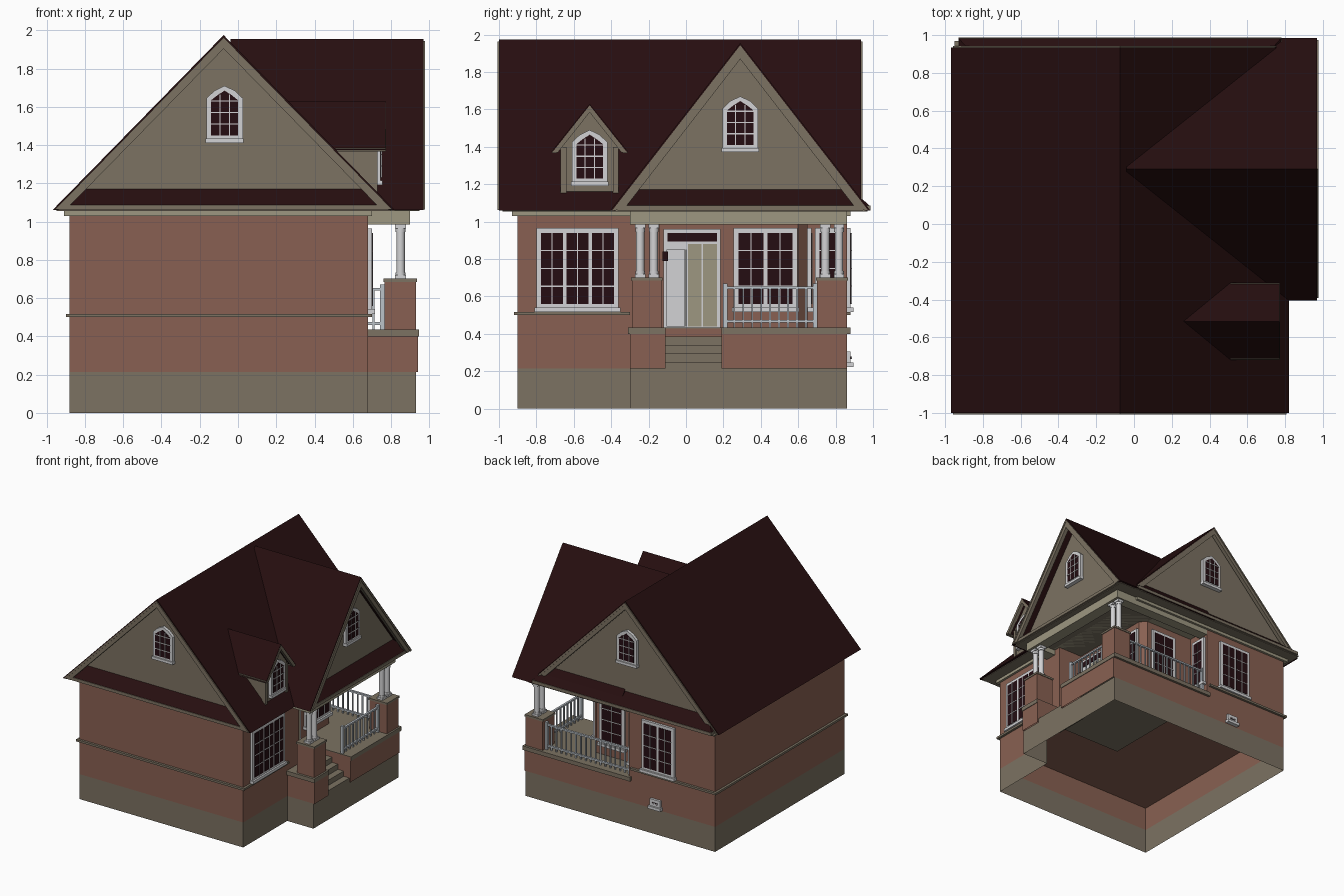
import bpy, bmesh
from math import sin, cos, radians
from mathutils import Vector

if "Cube" in bpy.data.objects:
    bpy.data.objects.remove(bpy.data.objects["Cube"])


def material(name, rgb):
    m = bpy.data.materials.new(name)
    m.use_nodes = True
    m.diffuse_color = (*rgb, 1)
    m.node_tree.nodes["Principled BSDF"].inputs["Base Color"].default_value = (*rgb, 1)
    return m


ROOF = material("dark maroon shingle", (.02, .0045, .005))
STONE = material("taupe siding", (.2, .168, .122))
BRICK = material("red brick", (.25, .118, .084))
TRIM = material("beige trim", (.34, .31, .22))
WHITE = material("white paint", (.65, .65, .66))
RAIL = material("pale grey rail", (.5, .54, .58))
GLASS = material("dark glass", (.018, .004, .006))


def finish(name, bm, mat):
    bmesh.ops.recalc_face_normals(bm, faces=bm.faces)
    mesh = bpy.data.meshes.new(name)
    bm.to_mesh(mesh)
    bm.free()
    mesh.materials.append(mat)
    obj = bpy.data.objects.new(name, mesh)
    bpy.context.collection.objects.link(obj)
    return obj


def extrude(name, pts, step, mat, caps=True):
    """Sweep a planar outline along a vector."""
    bm = bmesh.new()
    a = [bm.verts.new(p) for p in pts]
    b = [bm.verts.new(Vector(p) + step) for p in pts]
    for i in range(len(a)):
        j = (i + 1) % len(a)
        bm.faces.new((a[i], a[j], b[j], b[i]))
    if caps:
        bm.faces.new(a[::-1])
        bm.faces.new(b)
    return finish(name, bm, mat)


def plan(name, outline, z0, z1, mat, caps=True):
    return extrude(name, [(x, y, z0) for x, y in outline], Vector((0, 0, z1 - z0)), mat, caps)


def box(name, x0, x1, y0, y1, z0, z1, mat):
    return plan(name, [(x0, y0), (x1, y0), (x1, y1), (x0, y1)], z0, z1, mat)


# Wall directions: angle 0 faces the front, 90 the +x side, 180 the back
def place(ang, u, d, z):
    a = radians(ang)
    return Vector((u * cos(a) + d * sin(a), u * sin(a) - d * cos(a), z))


def panel(name, outline, ang, d, depth, mat):
    step = place(ang, 0, depth, 0)
    return extrude(name, [place(ang, u, d, z) for u, z in outline], step, mat)


def rect(u0, u1, z0, z1):
    return [(u0, z0), (u1, z0), (u1, z1), (u0, z1)]


def chevron(c, half, z0, top, t):
    """Inverted V section whose band is t wide at the eaves."""
    drop = t * (top - z0) / half
    return [(c - half, z0), (c, top), (c + half, z0),
            (c + half - t, z0), (c, top - drop), (c - half + t, z0)]


# Windows
def window(name, ang, d, c, z0, w, h, panels=1, cols=2, rows=4):
    panel(name + "_frame", rect(c - w/2, c + w/2, z0, z0 + h), ang, d, .02, WHITE)
    panel(name + "_sill", rect(c - w/2 - .01, c + w/2 + .01, z0 - .012, z0 + .012), ang, d, .035, WHITE)
    pw = (w - .03) / panels
    for p in range(panels):
        u0 = c - w/2 + .015 + p * pw + .01
        u1 = u0 + pw - .02
        b, t = z0 + .03, z0 + h - .025
        panel(name + "_glass", rect(u0, u1, b, t), ang, d + .018, .005, GLASS)
        for i in range(1, cols):
            u = u0 + (u1 - u0) * i / cols
            panel(name + "_mullion", rect(u - .003, u + .003, b, t), ang, d + .02, .007, WHITE)
        for i in range(1, rows):
            z = b + (t - b) * i / rows
            panel(name + "_bar", rect(u0, u1, z - .003, z + .003), ang, d + .02, .007, WHITE)


def arched_window(name, ang, d, c, z0):
    def outline(w, b, s, t):
        return [(c - w, b), (c + w, b), (c + w, s), (c + w*.55, t - .025),
                (c, t), (c - w*.55, t - .025), (c - w, s)]
    panel(name + "_frame", outline(.095, z0, z0 + .225, z0 + .29), ang, d, .025, WHITE)
    panel(name + "_sill", rect(c - .1, c + .1, z0 - .008, z0 + .015), ang, d, .035, WHITE)
    panel(name + "_glass", outline(.07, z0 + .03, z0 + .215, z0 + .265), ang, d + .023, .005, GLASS)
    for s in (-.025, .025):
        panel(name + "_mullion", rect(c + s - .003, c + s + .003, z0 + .03, z0 + .245), ang, d + .025, .007, WHITE)
    for k in (.09, .15, .21):
        panel(name + "_bar", rect(c - .07, c + .07, z0 + k - .003, z0 + k + .003), ang, d + .025, .007, WHITE)


# Foundation and lower brick, open underneath
plan("foundation", [(-.88, -.9), (.68, -.9), (.68, -.3), (.93, -.3), (.93, .86), (-.88, .86)],
     0, .215, STONE, caps=False)
plan("lower_brick", [(-.88, -.9), (.68, -.9), (.68, -.3), (.94, -.3), (.94, -.11), (.7, -.11),
                     (.7, .19), (.94, .19), (.94, .86), (-.88, .86)], .215, .43, BRICK, caps=False)
plan("porch_floor", [(-.08, -.31), (.945, -.31), (.945, -.11), (.7, -.11), (.7, .19),
                     (.945, .19), (.945, .88), (-.08, .88)], .4, .435, STONE)
for i in range(4):
    box("step", .7, .93 - i * .055, -.11, .19, .2, .25 + i * .045, STONE)

# House body with the porch cut into one corner
plan("house_walls", [(-.88, -.9), (.68, -.9), (.68, -.14), (.45, -.14), (.45, .6), (.4, .65),
                     (-.06, .65), (-.06, .86), (-.88, .86)], .42, 1.04, BRICK)
plan("belt_course", [(-.9, -.92), (.7, -.92), (.7, -.3), (.3, -.3), (-.08, .5),
                     (-.08, .88), (-.9, .88)], .5, .518, STONE)
box("cornice", -.91, .7, -.93, .88, 1.03, 1.062, TRIM)
box("porch_ceiling", .4, .88, -.28, .84, 1.03, 1.06, STONE)
box("porch_beam_side", .8, .9, -.3, .86, .985, 1.065, TRIM)
box("porch_beam_front", .66, .9, -.3, -.2, .985, 1.065, TRIM)
box("porch_beam_back", -.06, .9, .77, .86, .985, 1.065, TRIM)

# Roofs: main ridge runs front to back, the cross gable faces +x
MC, MH, MT = -.075, .895, 1.975
CC, CH, CT = .29, .695, 1.955
panel("main_roof", chevron(MC, MH, 1.06, MT, .035), 0, -.935, 1.935, ROOF)
panel("cross_roof", chevron(CC, CH, 1.06, CT, .03), 90, -.04, 1.01, ROOF)
panel("main_gable", [(MC - MH + .03, 1.06), (MC + MH - .03, 1.06), (MC, MT - .03)], 0, -.885, 1.785, STONE)
panel("cross_gable", [(CC - CH + .025, 1.06), (CC + CH - .025, 1.06), (CC, CT - .03)], 90, 0, .87, STONE)
box("main_soffit", MC - MH + .02, MC + MH - .02, -.98, .97, 1.055, 1.066, STONE)
box("cross_soffit", .1, .95, CC - CH + .02, CC + CH - .02, 1.055, 1.066, STONE)


def gable_trim(name, ang, c, half, top, end, wall, pent_end):
    slope = (top - 1.06) / half
    # rake boards, with a thin raised outer strip
    panel(name + "_rake", chevron(c, half - .015, 1.062, top - .015, .055), ang, end - .03, .033, STONE)
    panel(name + "_rake_edge", chevron(c, half - .012, 1.062, top - .012, .018), ang, end - .03, .038, STONE)
    # sloping skirt roof across the gable foot
    low, high = half - .04, half - .03 - .11 / slope
    bm = bmesh.new()
    for s in (-1, 1):
        for u, d, z in ((low, pent_end, 1.083), (high, wall - .01, 1.18), (low, wall - .01, 1.083)):
            bm.verts.new(place(ang, c + s * u, d, z))
    bmesh.ops.convex_hull(bm, input=bm.verts)
    finish(name + "_skirt_roof", bm, ROOF)
    panel(name + "_skirt_fascia", rect(c - low, c + low, 1.06, 1.086), ang, wall, pent_end - wall + .002, STONE)


gable_trim("front_gable", 0, MC, MH, MT, 1.0, .9, .995)
gable_trim("side_gable", 90, CC, CH, CT, .97, .87, .965)
gable_trim("back_gable", 180, -MC, MH, MT, .935, .885, .985)
arched_window("front_attic_window", 0, .9, -.07, 1.42)
arched_window("side_attic_window", 90, .87, .29, 1.38)
arched_window("back_attic_window", 180, .885, .07, 1.42)

# Dormer
DC = -.515
panel("dormer_roof", chevron(DC, .205, 1.375, 1.63, .025), 90, .25, .52, ROOF)
panel("dormer_wall", [(DC - .15, 1.13), (DC + .15, 1.13), (DC + .15, 1.42), (DC, 1.605), (DC - .15, 1.42)],
      90, .3, .42, STONE)
panel("dormer_rake", chevron(DC, .2, 1.37, 1.622, .03), 90, .745, .028, STONE)
for s in (-1, 1):
    box("dormer_eave", .51, .77, DC + s * .19 - .012, DC + s * .19 + .012, 1.367, 1.386, STONE)
    box("dormer_corner_board", .7, .73, DC + s * .14 - .015, DC + s * .14 + .015, 1.15, 1.4, STONE)
arched_window("dormer_window", 90, .72, DC, 1.2)

# Wall windows
window("triple_window", 90, .68, -.58, .53, .44, .435, panels=3)
window("porch_window", 90, .45, .425, .53, .34, .435, panels=2)
window("porch_end_window", 90, -.06, .765, .53, .15, .435)
window("porch_back_window", 180, .65, -.24, .53, .24, .435)
window("back_window", 180, .86, .345, .53, .31, .435, panels=2)
window("basement_window", 180, .86, .32, .235, .1, .07, rows=2)

# Entrance
panel("door_frame", rect(-.12, .185, .43, .96), 90, .45, .02, WHITE)
panel("door_transom", rect(-.1, .165, .895, .94), 90, .468, .006, GLASS)
for u0, u1 in ((.01, .083), (.09, .165)):
    panel("door_leaf", rect(u0, u1, .44, .88), 90, .468, .008, TRIM)
panel("side_door", rect(-.105, -.005, .44, .85), 90, .468, .012, WHITE)
panel("side_door_edge", rect(-.004, .002, .44, .85), 90, .468, .012, STONE)
box("wall_lantern", .45, .5, -.125, -.095, .79, .84, GLASS)


# Piers and paired columns
def column(x, y):
    box("column_base", x - .028, x + .028, y - .028, y + .028, .7, .72, WHITE)
    box("column_cap", x - .028, x + .028, y - .028, y + .028, .965, .987, WHITE)
    for r, z0, z1 in ((.022, .72, .965), (.026, .72, .735), (.026, .945, .965)):
        bpy.ops.mesh.primitive_cylinder_add(vertices=16, radius=r, depth=z1 - z0, location=(x, y, (z0 + z1) / 2))
        shaft = bpy.context.object
        shaft.name = "column_shaft"
        shaft.data.materials.append(WHITE)
        bpy.ops.object.shade_smooth_by_angle()


for y0, y1 in ((-.29, -.13), (.7, .86)):
    box("porch_pier", .765, .93, y0, y1, .43, .69, BRICK)
    box("pier_cap", .76, .935, y0 - .005, y1 + .005, .685, .702, STONE)
    for k in (.045, .118):
        column(.85, y0 + k)


# Railings
def railing(start, end):
    a, b = Vector(start), Vector(end)
    n = int((b - a).length / .045)
    lo = [min(a[i], b[i]) - .009 for i in (0, 1)]
    hi = [max(a[i], b[i]) + .009 for i in (0, 1)]
    for z in (.46, .64):
        box("hand_rail", lo[0], hi[0], lo[1], hi[1], z, z + .014, RAIL)
    for i in range(n + 1):
        p = a.lerp(b, i / n)
        r, top = (.012, .67) if i in (0, n) else (.005, .645)
        box("baluster", p.x - r, p.x + r, p.y - r, p.y + r, .435, top, RAIL)


railing((.85, .21), (.85, .69))
railing((-.04, .82), (.755, .82))
